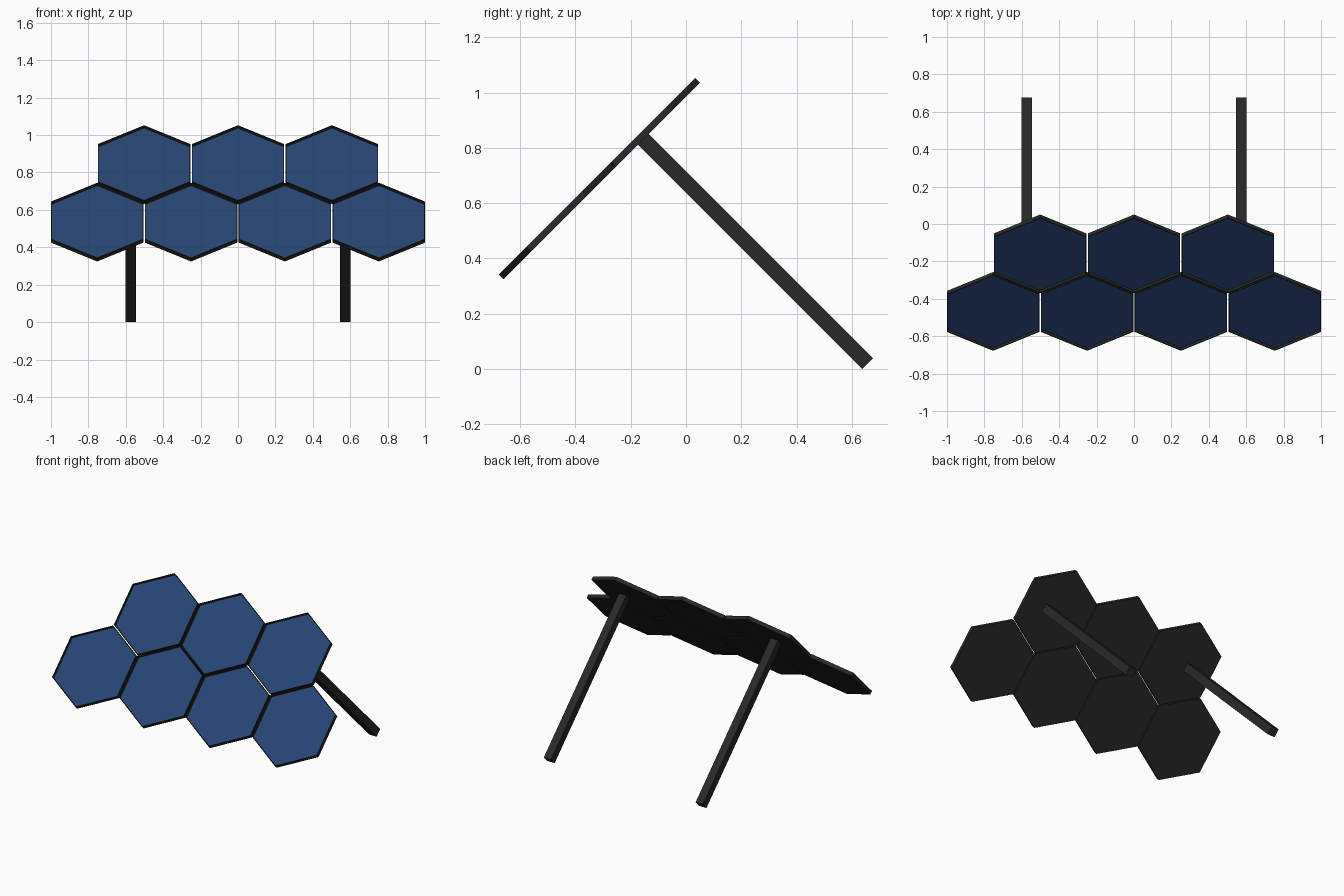
import bpy, bmesh
from math import radians, pi, sqrt
from mathutils import Matrix, Vector

if "Cube" in bpy.data.objects:
    bpy.data.objects.remove(bpy.data.objects["Cube"])

PITCH, WIDTH = 0.502, 0.494         # tile spacing and flat-to-flat width
THICK, RIM, RECESS = 0.025, 0.005, 0.017
RADIUS = WIDTH / sqrt(3)
ROW = PITCH * sqrt(3) / 2
TILT = Matrix.Rotation(radians(45), 4, 'X')   # local y = up the slope, local z = panel normal
PANEL_V, PANEL_N = 0.265, 0.7085              # panel centre in the tilted frame
LEG_X, LEG_V, LEG_W = 0.573, 0.478, 0.055
LEG_FOOT = -0.4504


def material(name, rgb):
    m = bpy.data.materials.new(name)
    m.diffuse_color = (*rgb, 1)
    m.use_nodes = True
    m.node_tree.nodes["Principled BSDF"].inputs["Base Color"].default_value = m.diffuse_color
    return m


dark = material("dark_frame", (0.022, 0.022, 0.022))
blue = material("blue_cell", (0.02, 0.06, 0.17))


def finish(bm, name, mats):
    bm.transform(TILT)
    bmesh.ops.recalc_face_normals(bm, faces=bm.faces)
    me = bpy.data.meshes.new(name)
    bm.to_mesh(me)
    bm.free()
    for m in mats:
        me.materials.append(m)
    ob = bpy.data.objects.new(name, me)
    bpy.context.collection.objects.link(ob)


# Hexagonal tile: thin dark tray with a recessed blue cell
def hex_tile(name, x, v):
    bm = bmesh.new()
    bmesh.ops.create_cone(bm, cap_ends=True, segments=6, radius1=RADIUS,
                          radius2=RADIUS, depth=THICK)
    # put a corner at the top of the slope
    corner = max(bm.verts, key=lambda p: p.co.y).co
    if abs(corner.x) > 1e-4:
        bm.transform(Matrix.Rotation(pi / 6, 4, 'Z'))
    bm.normal_update()
    top = max(bm.faces, key=lambda f: f.calc_center_median().z)
    bmesh.ops.inset_region(bm, faces=[top], thickness=RIM)
    walls = bmesh.ops.extrude_face_region(bm, geom=[top])["geom"]
    floor = next(g for g in walls if isinstance(g, bmesh.types.BMFace))
    for p in floor.verts:
        p.co.z -= RECESS
    floor.material_index = 1
    if top.is_valid:
        bmesh.ops.delete(bm, geom=[top], context='FACES_ONLY')
    bm.transform(Matrix.Translation((x, v, PANEL_N)))
    finish(bm, name, [dark, blue])


# Lower row of four, upper row of three
for row, (count, v) in enumerate([(4, PANEL_V - ROW / 2), (3, PANEL_V + ROW / 2)]):
    for i in range(count):
        hex_tile(f"solar_tile_{row}_{i}", (i - (count - 1) / 2) * PITCH, v)

# Two square rear legs, perpendicular to the panel
leg_top = PANEL_N - THICK / 2 + 0.001
for side, sx in (("left", -1), ("right", 1)):
    bm = bmesh.new()
    bmesh.ops.create_cube(bm, size=1)
    bm.transform(Matrix.Translation((sx * LEG_X, LEG_V, (leg_top + LEG_FOOT) / 2))
                 @ Matrix.Diagonal((LEG_W, LEG_W, leg_top - LEG_FOOT, 1)))
    finish(bm, f"{side}_leg", [dark])
